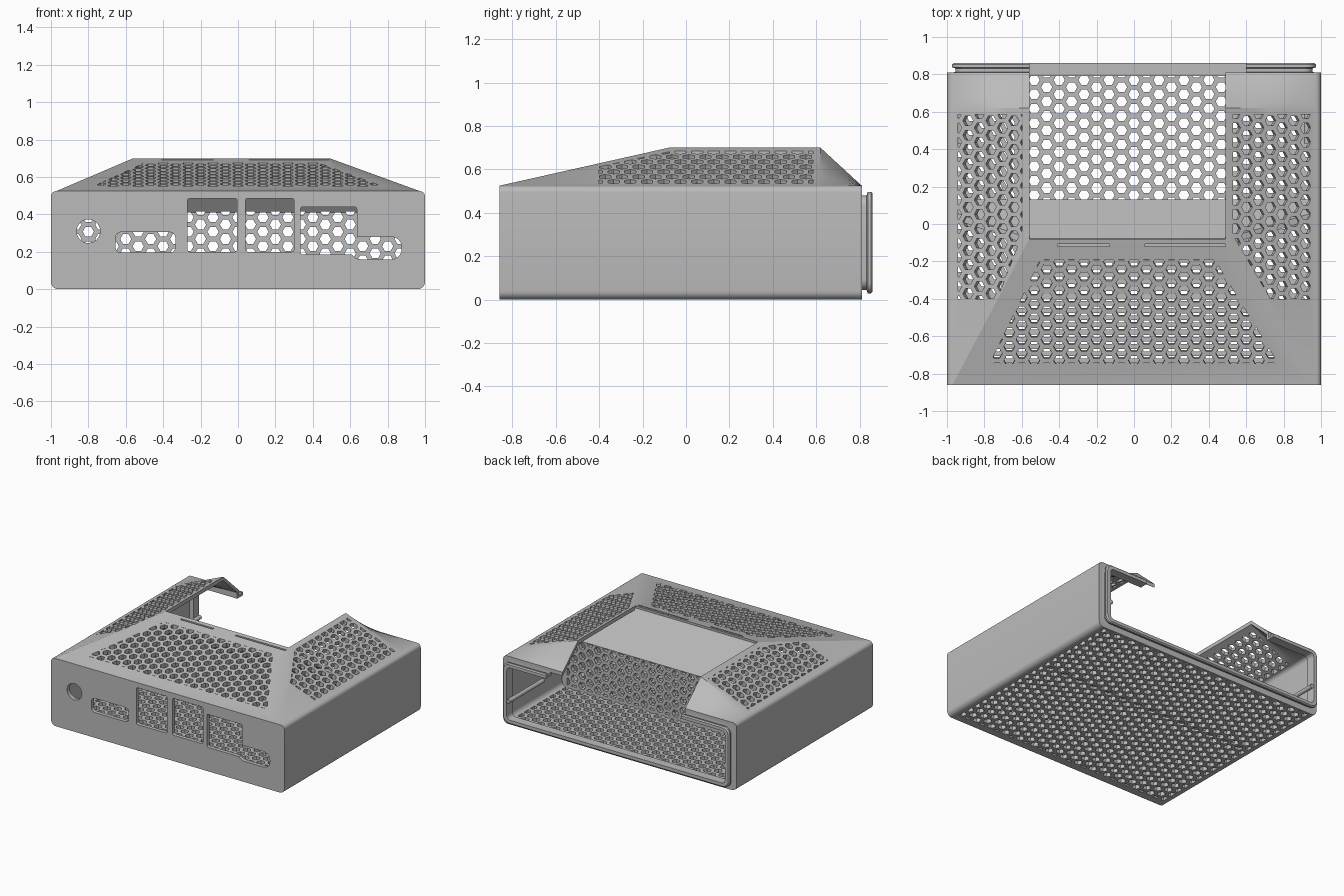
import bpy
import bmesh
from math import cos, sin, pi, radians
from mathutils import Matrix, Vector

old = bpy.data.objects.get("Cube")
if old:
    bpy.data.objects.remove(old, do_unlink=True)

# Main dimensions
WALL = 0.03
EAVE, RIDGE = 0.525, 0.7
FRONT, BACK = -0.86, 0.81
RIDGE_FRONT, RIDGE_BACK = -0.08, 0.62
OPEN_L, OPEN_R = -0.56, 0.49
PITCH, HOLE = 0.077, 0.03

grey = bpy.data.materials.new("plain_grey")
grey.use_nodes = True
grey.diffuse_color = (0.5, 0.5, 0.5, 1)
grey.node_tree.nodes["Principled BSDF"].inputs["Base Color"].default_value = (0.5, 0.5, 0.5, 1)


def finish(name, bm):
    bmesh.ops.remove_doubles(bm, verts=bm.verts, dist=1e-5)
    bmesh.ops.recalc_face_normals(bm, faces=bm.faces)
    mesh = bpy.data.meshes.new(name)
    bm.to_mesh(mesh)
    bm.free()
    mesh.materials.append(grey)
    obj = bpy.data.objects.new(name, mesh)
    bpy.context.collection.objects.link(obj)
    return obj


def loft(name, rings):
    """Closed solid through rings of equal point count."""
    bm = bmesh.new()
    rows = [[bm.verts.new(p) for p in ring] for ring in rings]
    n = len(rows[0])
    for a, b in zip(rows, rows[1:]):
        for i in range(n):
            j = (i + 1) % n
            bm.faces.new((a[i], a[j], b[j], b[i]))
    bm.faces.new(rows[0])
    bm.faces.new(rows[-1])
    return finish(name, bm)


def prism_z(name, pts, lo, hi):
    return loft(name, [[(x, y, z) for x, y in pts] for z in (lo, hi)])


def prism_y(name, pts, lo, hi):
    return loft(name, [[(x, y, z) for x, z in pts] for y in (lo, hi)])


def box(x0, x1, y0, y1):
    return [(x0, y0), (x1, y0), (x1, y1), (x0, y1)]


def arc(cx, cz, r, start, steps=6, sweep=90):
    return [(cx + r * cos(radians(start + sweep * i / steps)),
             cz + r * sin(radians(start + sweep * i / steps))) for i in range(steps + 1)]


def rounded(x0, x1, z0, z1, r):
    return (arc(x0 + r, z0 + r, r, 180) + arc(x1 - r, z0 + r, r, 270)
            + arc(x1 - r, z1 - r, r, 0) + arc(x0 + r, z1 - r, r, 90))


def boolean(obj, cutter, operation="DIFFERENCE"):
    cutter.hide_render = True
    mod = obj.modifiers.new("cut", "BOOLEAN")
    mod.operation, mod.solver, mod.object = operation, "MANIFOLD", cutter
    with bpy.context.temp_override(object=obj, active_object=obj, selected_objects=[obj]):
        bpy.ops.object.modifier_apply(modifier=mod.name)
    bpy.data.objects.remove(cutter, do_unlink=True)


def hex_cutter(origin, u, v, half_u, half_v, region, depth=0.06):
    """Honeycomb of prisms in the plane (u, v), trimmed to a region solid."""
    u, v = Vector(u).normalized(), Vector(v).normalized()
    basis = Matrix((u, v, u.cross(v))).transposed()
    step = PITCH * cos(pi / 6)
    bm = bmesh.new()
    for i in range(-int(half_u / step) - 1, int(half_u / step) + 2):
        for j in range(-int(half_v / PITCH) - 1, int(half_v / PITCH) + 2):
            c = (i * step, (j + 0.5 * (i % 2)) * PITCH)
            lo, hi = [[bm.verts.new(Vector(origin) + basis @ Vector(
                (c[0] + HOLE * cos(k * pi / 3), c[1] + HOLE * sin(k * pi / 3), w)))
                for k in range(6)] for w in (-depth, depth)]
            bm.faces.new(lo[::-1])
            bm.faces.new(hi)
            for k in range(6):
                m = (k + 1) % 6
                bm.faces.new((lo[k], lo[m], hi[m], hi[k]))
    obj = finish("honeycomb", bm)
    boolean(obj, region, "INTERSECT")
    return obj


def body_section(y, narrow, rise, d):
    """Cross-section: rounded box with a sloped roof on top."""
    side, low, top, r, q = 1 - d, d, EAVE - d, 0.04, 0.03
    right = [(side - q + (OPEN_R - side + q) * narrow * s / 4,
              top + (RIDGE - EAVE) * rise * s / 4) for s in range(1, 5)]
    left = [(-side + q + (OPEN_L + side - q) * narrow * s / 4,
             top + (RIDGE - EAVE) * rise * s / 4) for s in range(4, 0, -1)]
    pts = (arc(-side + r, low + r, r, 180) + arc(side - r, low + r, r, 270)
           + arc(side - q, top - q, q, 0) + right + left
           + arc(-side + q, top - q, q, 90))
    return [(x, y, z) for x, z in pts]


def body(name, d, front, extra=()):
    rings = [body_section(front, 0, 0, d), body_section(RIDGE_FRONT, 1, 1, d)]
    for i in range(7):
        t = i / 6
        rings.append(body_section(RIDGE_BACK + (BACK - RIDGE_BACK) * t, 1, 1 - t, d))
    rings += [body_section(y, 1, 0, d) for y in extra]
    return loft(name, rings)


# Case shell, open at the back and through the middle of the roof
shell = body("case_shell", 0, FRONT)
boolean(shell, body("cavity", WALL, FRONT + WALL, extra=(0.95,)))
boolean(shell, prism_z("roof_opening", box(OPEN_L, OPEN_R, RIDGE_FRONT, 1), 0.3, 1))

# Floor vents
boolean(shell, hex_cutter((0, 0, 0), (1, 0, 0), (0, 1, 0), 1, 0.9,
                          prism_z("region", box(-0.94, 0.94, -0.8, 0.79), -0.1, 0.1)))

# Front roof vents, staggered against the floor vents
front_area = [(-0.77, -0.745), (0.77, -0.745), (0.43, -0.19), (-0.5, -0.19)]
boolean(shell, hex_cutter((0, -0.505, 0.605), (1, 0, 0),
                          (0, RIDGE_FRONT - FRONT, RIDGE - EAVE), 0.8, 0.4,
                          prism_z("region", front_area, 0.4, 0.8)))

# Side roof vents
for sign, ridge in ((-1, -OPEN_L), (1, OPEN_R)):
    inner = ridge + 0.04
    area = [(0.94, -0.4), (0.94, 0.585), (inner, 0.585), (inner, -0.06), (0.73, -0.4)]
    region = prism_z("region", [(sign * x, y) for x, y in area], 0.4, 0.8)
    slope = (0.97 - ridge, 0, sign * (EAVE - RIDGE))
    boolean(shell, hex_cutter((sign * (0.97 + ridge) / 2, 0.09, (EAVE + RIDGE) / 2),
                              slope, (0, 1, 0), 0.25, 0.55, region))

# Front port openings
ports = [
    arc(-0.8, 0.31, 0.063, 0, 24, 345),
    rounded(-0.655, -0.335, 0.195, 0.305, 0.03),
    rounded(-0.27, -0.005, 0.2, 0.485, 0.012),
    rounded(0.04, 0.3, 0.2, 0.485, 0.012),
    rounded(0.335, 0.635, 0.185, 0.44, 0.012),
    rounded(0.6, 0.875, 0.16, 0.28, 0.055),
]
for pts in ports:
    boolean(shell, prism_y("port", pts, -1, -0.8))

# Shallow slots in front of the ridge
for x0, x1 in ((-0.41, -0.13), (0.06, 0.49)):
    boolean(shell, prism_z("slot", box(x0, x1, -0.12, -0.108), 0.68, 0.8))

# Inner partition: vented upright with a plain sloped upper plate
profile = [(0.1, 0.004), (0.13, 0.004), (0.13, 0.42),
           (RIDGE_FRONT, 0.688), (-0.115, 0.688), (0.1, 0.41)]
partition = loft("partition", [[(x, y, z) for y, z in profile] for x in (-1.1, 1.1)])
boolean(partition, body("limits", 0.015, FRONT + 0.015), "INTERSECT")
boolean(partition, hex_cutter((0, 0.115, 0.23), (1, 0, 0), (0, 0, 1), 1, 0.25,
                              prism_y("region", box(-0.93, 0.93, 0.05, 0.415), 0, 0.3)))

# Rear snap-in lip with a raised bead
lip_profile = [(0.79, 0.015), (0.809, 0.015), (0.812, 0.045), (0.832, 0.045),
               (0.838, 0.028), (0.852, 0.028), (0.86, 0.036)]
lip = loft("rear_lip", [[(x, y, z) for x, z in rounded(d - 1, 1 - d, d, 0.525 - d, 0.05)]
                        for y, d in lip_profile])
boolean(lip, prism_y("lip_hole", rounded(-0.935, 0.935, 0.06, 0.465, 0.03), 0.7, 1))
boolean(lip, prism_z("lip_gap", box(OPEN_L, 0.6, 0.5, 1), 0.3, 1))

# Guide rails inside the side walls
rails = [prism_y(f"{side}_rail", arc(s * 0.925, 0.2, 0.016, 0, 12, 330), 0.43, 0.855)
         for side, s in (("left", 1), ("right", -1))]

# Smooth rounded edges, crisp corners
for obj in (shell, partition, lip, *rails):
    bpy.ops.object.select_all(action="DESELECT")
    obj.select_set(True)
    bpy.context.view_layer.objects.active = obj
    bpy.ops.object.shade_smooth_by_angle(angle=radians(25))
